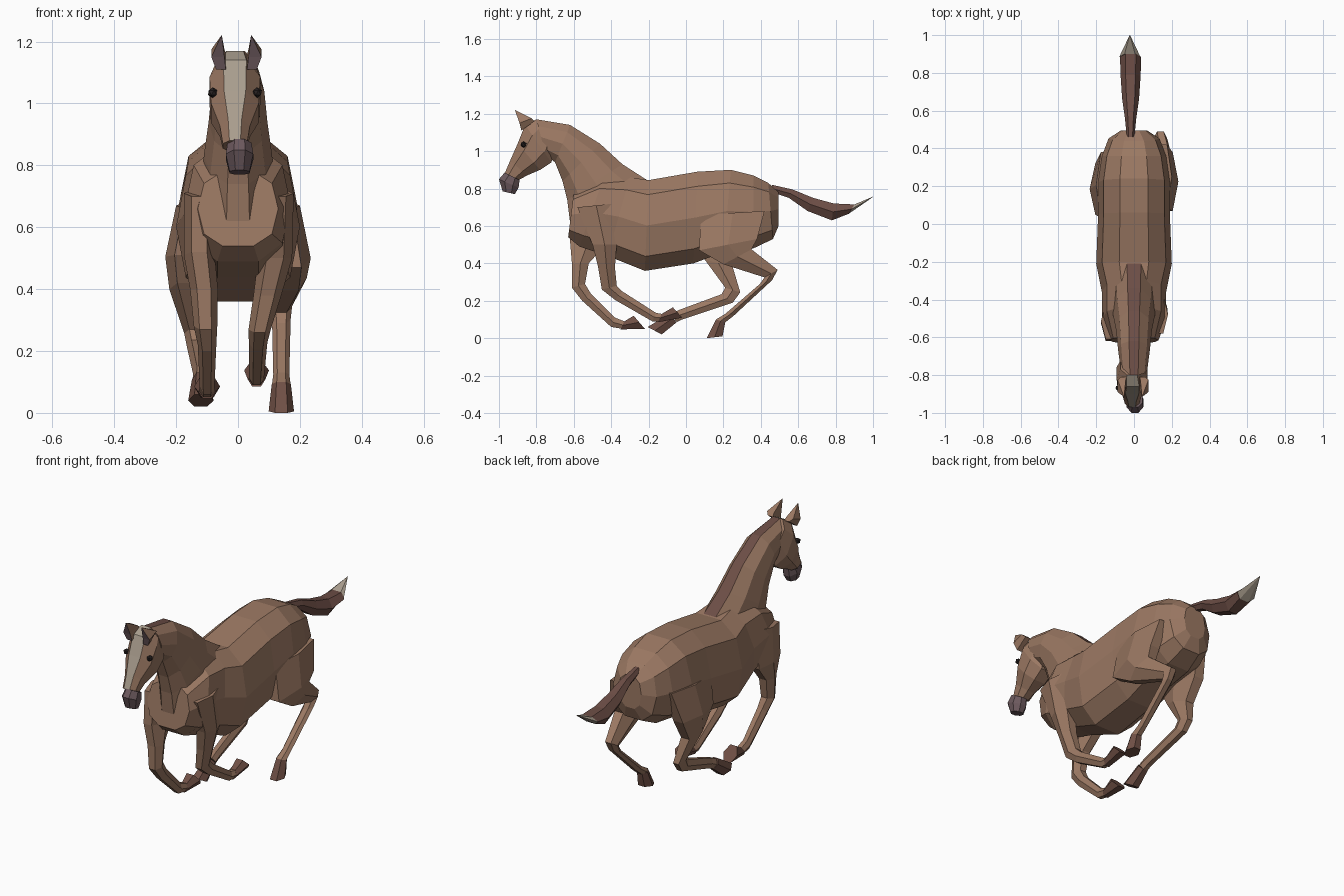
import bpy
import math


def material(name, rgb):
    m = bpy.data.materials.new(name)
    m.diffuse_color = (*rgb, 1)
    return m


COAT = material("coat", (0.33, 0.19, 0.125))
MANE = material("mane", (0.15, 0.075, 0.06))
MUZZLE = material("muzzle", (0.15, 0.10, 0.11))
BLAZE = material("blaze", (0.40, 0.34, 0.27))
HOOF = material("hoof", (0.16, 0.08, 0.06))
DARK = material("eye_dark", (0.02, 0.015, 0.015))


def loft(name, sections, mat, n=6, cx=0.0, power=1.0, stripe=None, stripe_face=0):
    """Skin rings given as (y, z of one edge, y, z of opposite edge, half width[, centre x])."""
    verts, faces = [], []
    peak = math.cos(math.pi / n)
    for s in sections:
        ty, tz, by, bz, w = s[:5]
        x0 = s[5] if len(s) > 5 else cx
        for j in range(n):
            a = (j - 0.5) * 2 * math.pi / n
            c, k = math.cos(a) / peak, math.sin(a)
            c = math.copysign(abs(c) ** power, c)
            k = math.copysign(abs(k) ** power, k)
            verts.append((x0 + w * k,
                          (ty + by) / 2 + (ty - by) / 2 * c,
                          (tz + bz) / 2 + (tz - bz) / 2 * c))
    for i in range(len(sections) - 1):
        for j in range(n):
            a, b = i * n + j, i * n + (j + 1) % n
            faces.append((a, b, b + n, a + n))
    faces.append(tuple(reversed(range(n))))
    faces.append(tuple(range(len(verts) - n, len(verts))))
    me = bpy.data.meshes.new(name)
    me.from_pydata(verts, [], faces)
    me.materials.append(mat)
    if stripe:
        me.materials.append(stripe)
        for i in range(len(sections) - 1):
            me.polygons[i * n + stripe_face].material_index = 1
    ob = bpy.data.objects.new(name, me)
    bpy.context.collection.objects.link(ob)
    # consistent outward normals
    bpy.context.view_layer.objects.active = ob
    ob.select_set(True)
    bpy.ops.object.mode_set(mode='EDIT')
    bpy.ops.mesh.select_all(action='SELECT')
    bpy.ops.mesh.normals_make_consistent(inside=False)
    bpy.ops.object.mode_set(mode='OBJECT')
    ob.select_set(False)
    return ob


# Barrel, rump and chest
loft("body", [
    (0.495, 0.78, 0.495, 0.60, 0.07),
    (0.44, 0.83, 0.465, 0.53, 0.135),
    (0.36, 0.87, 0.36, 0.48, 0.17),
    (0.24, 0.90, 0.20, 0.46, 0.19),
    (0.06, 0.89, 0.04, 0.40, 0.19),
    (-0.20, 0.845, -0.22, 0.36, 0.20),
    (-0.30, 0.86, -0.42, 0.44, 0.17),
    (-0.44, 0.86, -0.57, 0.49, 0.17),
    (-0.60, 0.78, -0.63, 0.54, 0.13),
], COAT, n=10, power=0.8)

# Neck with the dark mane along the crest
loft("neck", [
    (-0.20, 0.84, -0.62, 0.62, 0.12),
    (-0.34, 0.93, -0.635, 0.74, 0.11),
    (-0.46, 1.04, -0.66, 0.84, 0.095),
    (-0.62, 1.14, -0.70, 0.94, 0.085),
    (-0.80, 1.17, -0.75, 0.98, 0.07),
], COAT, n=10, stripe=MANE)

# Head with the pale blaze down the face
loft("head", [
    (-0.80, 1.17, -0.69, 1.04, 0.065),
    (-0.86, 1.14, -0.72, 0.94, 0.088),
    (-0.90, 1.04, -0.78, 0.90, 0.083),
    (-0.94, 0.95, -0.85, 0.87, 0.052),
    (-0.97, 0.88, -0.895, 0.845, 0.042),
], COAT, n=8, cx=-0.01, power=0.9, stripe=BLAZE)
loft("muzzle", [
    (-0.97, 0.885, -0.89, 0.845, 0.042),
    (-1.00, 0.85, -0.895, 0.805, 0.048),
    (-0.98, 0.785, -0.915, 0.77, 0.035),
], MUZZLE, n=8, cx=0.005)

# Ears and eyes
for side, label in ((1, "left"), (-1, "right")):
    loft("ear_" + label, [
        (-0.81, 1.16, -0.88, 1.11, 0.022, side * 0.05 - 0.005),
        (-0.825, 1.175, -0.89, 1.15, 0.03, side * 0.06 - 0.005),
        (-0.913, 1.22, -0.915, 1.22, 0.001, side * 0.048 - 0.005),
    ], COAT, n=4, stripe=MUZZLE, stripe_face=2)
    bpy.ops.mesh.primitive_ico_sphere_add(
        subdivisions=1, radius=0.017, location=(side * 0.072 - 0.01, -0.868, 1.035))
    eye = bpy.context.object
    eye.name = "eye_" + label
    eye.data.materials.append(DARK)
    eye.select_set(False)

# Tail with a pale tip
loft("tail", [
    (0.46, 0.82, 0.46, 0.78, 0.02),
    (0.57, 0.795, 0.55, 0.75, 0.03),
    (0.68, 0.75, 0.65, 0.68, 0.045),
    (0.79, 0.72, 0.78, 0.63, 0.053),
    (0.90, 0.715, 0.87, 0.665, 0.056),
], MANE, cx=-0.018)
loft("tail_tip", [
    (0.90, 0.715, 0.87, 0.665, 0.056),
    (1.00, 0.757, 1.00, 0.755, 0.001),
], BLAZE, cx=-0.022)

# Front legs, both folded back (first edge is the front of the leg)
loft("front_leg_right", [
    (-0.61, 0.70, -0.42, 0.72, 0.05, -0.125),
    (-0.62, 0.52, -0.43, 0.50, 0.05, -0.125),
    (-0.61, 0.40, -0.52, 0.40, 0.045, -0.11),
    (-0.61, 0.27, -0.54, 0.29, 0.038, -0.105),
    (-0.555, 0.20, -0.51, 0.24, 0.03, -0.10),
    (-0.40, 0.06, -0.38, 0.11, 0.024, -0.10),
    (-0.34, 0.05, -0.33, 0.09, 0.026, -0.10),
], COAT)
loft("front_hoof_right", [
    (-0.35, 0.047, -0.33, 0.09, 0.028),
    (-0.22, 0.05, -0.28, 0.12, 0.042),
], HOOF, cx=-0.10)
loft("front_leg_left", [
    (-0.58, 0.70, -0.38, 0.72, 0.05, 0.13),
    (-0.50, 0.50, -0.37, 0.50, 0.055, 0.12),
    (-0.47, 0.38, -0.38, 0.38, 0.045, 0.095),
    (-0.45, 0.26, -0.37, 0.28, 0.036, 0.07),
    (-0.38, 0.205, -0.34, 0.25, 0.03, 0.065),
    (-0.18, 0.09, -0.16, 0.135, 0.024, 0.06),
    (-0.14, 0.09, -0.13, 0.13, 0.026, 0.06),
], COAT)
loft("front_hoof_left", [
    (-0.15, 0.085, -0.13, 0.13, 0.028),
    (-0.02, 0.11, -0.07, 0.165, 0.04),
], HOOF, cx=0.06)

# Hind legs, left reaching the ground and right swung forward
loft("hind_leg_left", [
    (0.08, 0.66, 0.42, 0.68, 0.05, 0.15),
    (0.07, 0.47, 0.38, 0.53, 0.06, 0.175),
    (0.20, 0.395, 0.35, 0.475, 0.052, 0.17),
    (0.42, 0.325, 0.49, 0.365, 0.035, 0.14),
    (0.395, 0.29, 0.46, 0.31, 0.03, 0.14),
    (0.21, 0.13, 0.255, 0.12, 0.026, 0.14),
    (0.16, 0.10, 0.21, 0.085, 0.03, 0.14),
], COAT)
loft("hind_hoof_left", [
    (0.16, 0.10, 0.21, 0.085, 0.031),
    (0.11, 0.0, 0.195, 0.01, 0.041),
], HOOF, cx=0.14)
loft("hind_leg_right", [
    (0.03, 0.66, 0.38, 0.68, 0.05, -0.15),
    (0.05, 0.51, 0.32, 0.50, 0.06, -0.175),
    (0.10, 0.42, 0.25, 0.38, 0.052, -0.17),
    (0.21, 0.27, 0.29, 0.245, 0.034, -0.14),
    (0.19, 0.235, 0.25, 0.19, 0.03, -0.135),
    (-0.04, 0.15, -0.02, 0.10, 0.025, -0.12),
    (-0.08, 0.13, -0.05, 0.085, 0.027, -0.12),
], COAT)
loft("hind_hoof_right", [
    (-0.09, 0.13, -0.05, 0.085, 0.029),
    (-0.205, 0.06, -0.13, 0.02, 0.041),
], HOOF, cx=-0.12)
